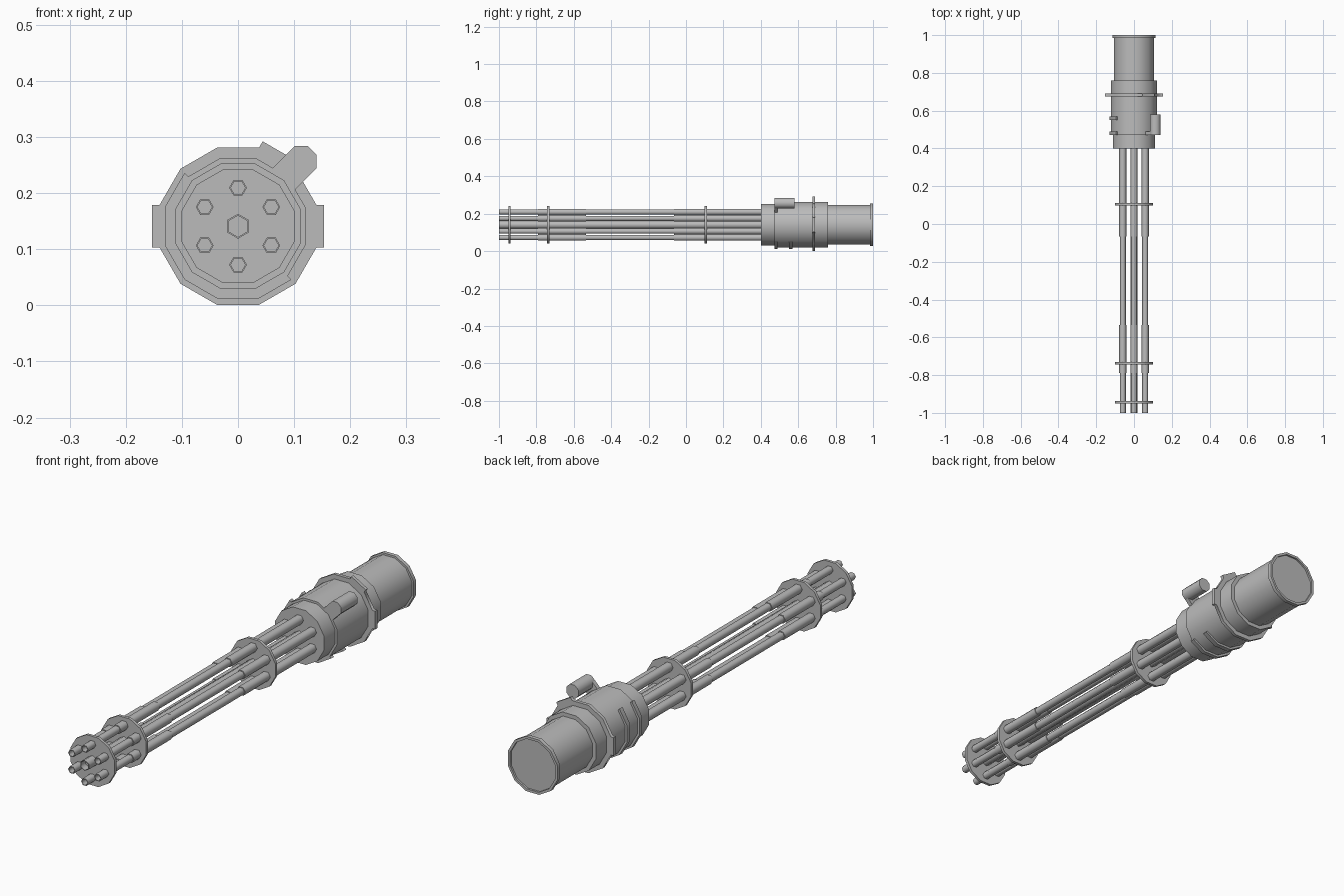
import bpy, bmesh
from math import radians, cos, sin, pi
from mathutils import Vector, Matrix

if "Cube" in bpy.data.objects:
    bpy.data.objects.remove(bpy.data.objects["Cube"])

AXIS_Z = 0.141

steel = bpy.data.materials.new("steel_grey")
steel.use_nodes = True
GREY = (0.5, 0.5, 0.5, 1)
steel.diffuse_color = GREY
steel.node_tree.nodes["Principled BSDF"].inputs["Base Color"].default_value = GREY


def finish(name, bm):
    """Turn a bmesh into a shaded object with the steel material."""
    bmesh.ops.recalc_face_normals(bm, faces=bm.faces)
    mesh = bpy.data.meshes.new(name)
    bm.to_mesh(mesh)
    bm.free()
    mesh.materials.append(steel)
    ob = bpy.data.objects.new(name, mesh)
    bpy.context.collection.objects.link(ob)
    bpy.ops.object.select_all(action='DESELECT')
    ob.select_set(True)
    bpy.context.view_layer.objects.active = ob
    bpy.ops.object.shade_smooth_by_angle(angle=radians(62))
    return ob


def lathe(profile, sides, turn=0.5, center=(0, AXIS_Z)):
    """Capped turned shape along y; profile holds (flat-to-centre radius, y)."""
    bm = bmesh.new()
    rings = []
    for apothem, y in profile:
        r = apothem / cos(pi / sides)
        rings.append([bm.verts.new((center[0] + r * cos(a), y, center[1] + r * sin(a)))
                      for a in ((i + turn) * 2 * pi / sides for i in range(sides))])
    for a, b in zip(rings, rings[1:]):
        for i in range(sides):
            j = (i + 1) % sides
            bm.faces.new((a[i], a[j], b[j], b[i]))
    bm.faces.new(rings[0])
    bm.faces.new(rings[-1])
    return bm


# Stepped housing with a rimmed, shallow rear recess
finish("housing", lathe([
    (0.112, 0.40), (0.112, 0.472), (0.121, 0.472), (0.121, 0.76),
    (0.105, 0.76), (0.105, 0.984), (0.113, 0.984), (0.113, 1.0),
    (0.103, 1.0), (0.103, 0.992)], 12))

# Mounting flange with three lugs pulled out of its flat sides
bm = lathe([(0.14, 0.676), (0.14, 0.69)], 12)
bm.normal_update()
for degrees in (0, 60, 180):
    out = Vector((cos(radians(degrees)), 0, sin(radians(degrees))))
    side = max(bm.faces, key=lambda f: (f.calc_center_median() - Vector((0, 0.683, AXIS_Z))).dot(out))
    lug = bmesh.ops.extrude_discrete_faces(bm, faces=[side])["faces"][0]
    bmesh.ops.translate(bm, verts=lug.verts, vec=out * 0.013)
finish("mounting_flange", bm)


def band(name, y0, y1):
    """Raised strap around the lower side of the housing."""
    bm = bmesh.new()
    previous = None
    for step in range(7):
        a = radians(135 + 30 * step)
        loop = [bm.verts.new((r / cos(pi / 12) * cos(a), y, AXIS_Z + r / cos(pi / 12) * sin(a)))
                for r, y in ((0.117, y0), (0.13, y0), (0.13, y1), (0.117, y1))]
        if previous:
            for i in range(4):
                j = (i + 1) % 4
                bm.faces.new((previous[i], previous[j], loop[j], loop[i]))
        if step in (0, 6):
            bm.faces.new(loop)
        previous = loop
    finish(name, bm)


band("front_strap", 0.472, 0.49)
band("rear_strap", 0.55, 0.57)

# Drive motor and the bracket that carries it
MOTOR = (0.1125, 0.2565)
finish("drive_motor", lathe([(0.0278, 0.472), (0.0278, 0.58)], 8, center=MOTOR))
bm = bmesh.new()
bmesh.ops.create_cube(bm, size=1, matrix=(
    Matrix.Translation((MOTOR[0] - 0.024, 0.481, MOTOR[1] - 0.024))
    @ Matrix.Rotation(radians(-45), 4, 'Y')
    @ Matrix.Diagonal((0.068, 0.018, 0.0556, 1))))
finish("motor_bracket", bm)

# Barrel clamp discs
for name, y in (("muzzle_clamp", -0.943), ("front_clamp", -0.737), ("rear_clamp", 0.105)):
    finish(name, lathe([(0.101, y - 0.006), (0.101, y + 0.006)], 12))

# Six stepped hexagonal barrels around a central shaft
THIN, THICK, BORE = 0.0138, 0.0168, 0.0112
barrel_profile = [(BORE, -0.97), (BORE, -1), (THIN, -1), (THIN, -0.79), (THICK, -0.79),
                  (THICK, -0.535), (THIN, -0.535), (THIN, -0.065), (THICK, -0.065), (THICK, 0.41)]
for i in range(6):
    a = radians(30 + 60 * i)
    spot = (0.0685 * cos(a), AXIS_Z + 0.0685 * sin(a))
    finish(f"barrel_{i + 1}", lathe(barrel_profile, 6, turn=0, center=spot))
finish("central_shaft", lathe([(0.0165, -0.97), (0.0165, -1), (0.0192, -1), (0.0192, 0.41)], 6))
